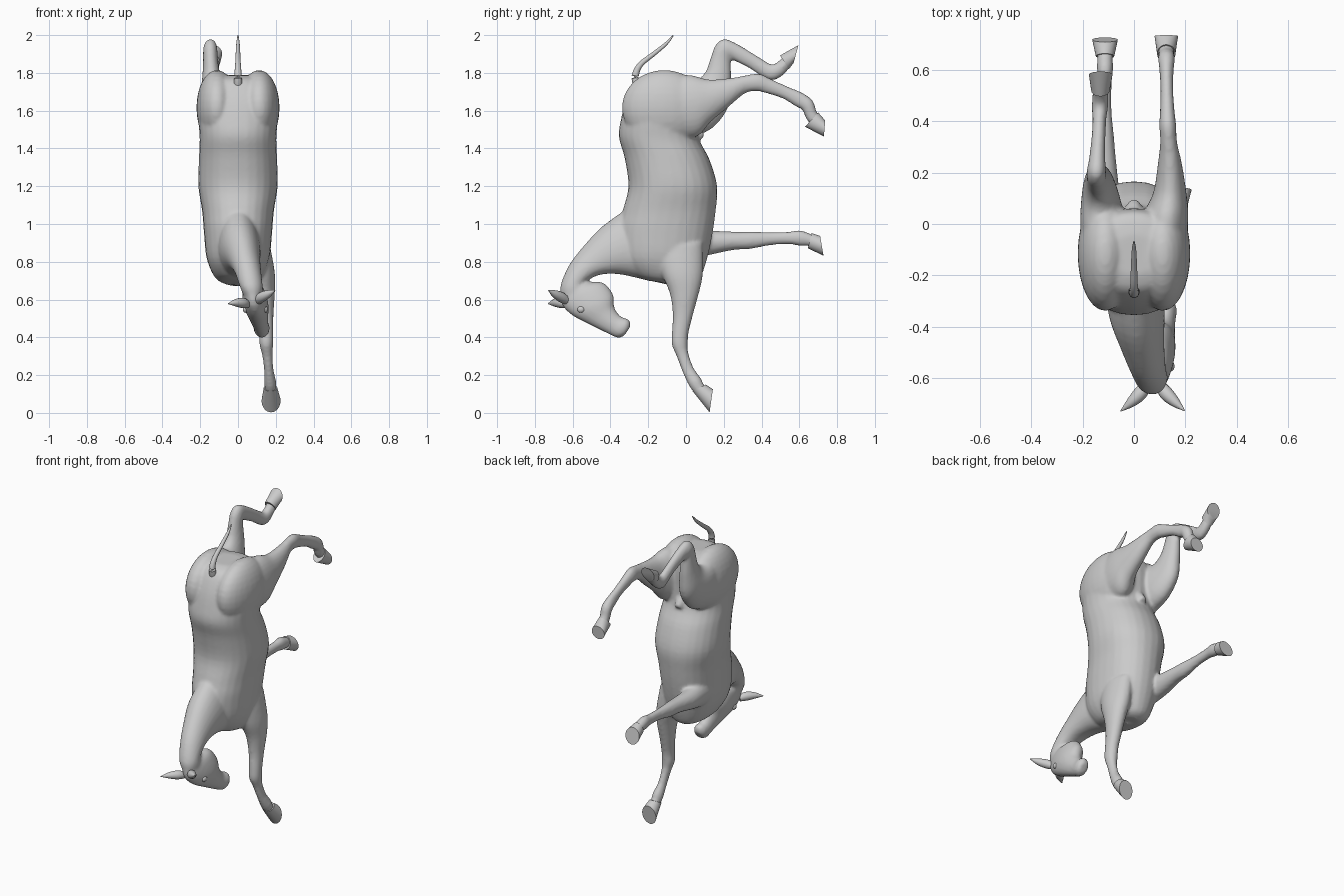
import bpy, bmesh, math
from mathutils import Vector


def mesh_from_rings(name, rings):
    bm = bmesh.new()
    loops = [[bm.verts.new(p) for p in r] for r in rings]
    n = len(loops[0])
    for a, b in zip(loops, loops[1:]):
        for i in range(n):
            bm.faces.new((a[i], a[(i + 1) % n], b[(i + 1) % n], b[i]))
    bm.faces.new(loops[0])
    bm.faces.new(loops[-1])
    bmesh.ops.recalc_face_normals(bm, faces=bm.faces)
    me = bpy.data.meshes.new(name)
    bm.to_mesh(me)
    bm.free()
    ob = bpy.data.objects.new(name, me)
    bpy.context.collection.objects.link(ob)
    return ob


def smooth_rows(rows, steps):
    # Catmull-Rom interpolation of the section rows
    out = []
    for i in range(len(rows) - 1):
        p0, p1 = rows[max(i - 1, 0)], rows[i]
        p2, p3 = rows[i + 1], rows[min(i + 2, len(rows) - 1)]
        for s in range(steps):
            t = s / steps
            out.append([0.5 * (2 * b + (c - a) * t + (2 * a - 5 * b + 4 * c - d) * t * t
                               + (3 * b - a - 3 * c + d) * t ** 3)
                        for a, b, c, d in zip(p0, p1, p2, p3)])
    return out + [list(rows[-1])]


def loft(name, rows, power=2.0, steps=4, n=28):
    # each row: one edge (y, z), the opposite edge (y, z), centre x, half width
    rings = []
    for y1, z1, y2, z2, x, w in smooth_rows(rows, steps):
        mid = Vector((x, (y1 + y2) / 2, (z1 + z2) / 2))
        u = Vector((0, (y1 - y2) / 2, (z1 - z2) / 2))
        ring = []
        for k in range(n):
            c, s = math.cos(math.tau * k / n), math.sin(math.tau * k / n)
            e = 2 / power
            ring.append(mid + u * math.copysign(abs(c) ** e, c)
                        + Vector((w * math.copysign(abs(s) ** e, s), 0, 0)))
        rings.append(ring)
    return mesh_from_rings(name, rings)


def tube(name, rows, n=14):
    # each row: x, y, z, radius
    pts = smooth_rows(rows, 5)
    rings = []
    for i, (x, y, z, r) in enumerate(pts):
        d = Vector(pts[min(i + 1, len(pts) - 1)][:3]) - Vector(pts[max(i - 1, 0)][:3])
        q = d.to_track_quat('Z', 'Y')
        rings.append([Vector((x, y, z)) + q @ Vector((r * math.cos(math.tau * k / n),
                      r * math.sin(math.tau * k / n), 0)) for k in range(n)])
    return mesh_from_rings(name, rings)


def ball(name, loc, size):
    bpy.ops.mesh.primitive_uv_sphere_add(segments=28, ring_count=16, location=loc)
    ob = bpy.context.object
    ob.name = name
    ob.scale = size
    return ob


parts = []

# trunk, rump at the top and chest at the bottom
parts.append(loft("body", [
    (-.20, 1.785, -.04, 1.79, 0, .08), (-.265, 1.755, .04, 1.765, 0, .155),
    (-.315, 1.66, .06, 1.68, 0, .205), (-.345, 1.55, .06, 1.56, 0, .21),
    (-.355, 1.46, .07, 1.45, 0, .203), (-.325, 1.35, .125, 1.34, 0, .207),
    (-.305, 1.20, .165, 1.20, 0, .21), (-.335, 1.07, .157, 1.07, 0, .19),
    (-.36, .97, .137, .93, 0, .18), (-.35, .82, .11, .81, 0, .165),
    (-.28, .73, .07, .70, 0, .12), (-.20, .70, .02, .67, 0, .06)], power=2.2))

# haunches either side of the tail groove
for s in (-1, 1):
    parts.append(ball("haunch", (s * .112, -.115, 1.615), (.108, .225, .20)))

# neck, arched and turned a little to one side
parts.append(loft("neck", [
    (-.30, 1.09, -.06, .67, 0, .12), (-.44, .99, -.24, .71, .01, .11),
    (-.545, .88, -.36, .735, .03, .088), (-.62, .78, -.46, .73, .05, .072),
    (-.665, .67, -.53, .69, .068, .062), (-.655, .60, -.50, .65, .08, .052)]))

# head
parts.append(loft("head", [
    (-.665, .64, -.53, .69, .075, .045), (-.655, .57, -.44, .69, .083, .06),
    (-.60, .515, -.385, .625, .095, .066), (-.51, .467, -.38, .56, .108, .052),
    (-.42, .423, -.345, .51, .12, .041), (-.365, .398, -.303, .495, .126, .042),
    (-.33, .405, -.293, .46, .128, .026)]))

# legs
parts.append(loft("front_leg_right", [
    (-.17, .87, .09, .90, .10, .07), (-.13, .74, .09, .74, .125, .07),
    (-.085, .63, .07, .64, .14, .055), (-.07, .52, .04, .53, .145, .043),
    (-.075, .42, .015, .43, .15, .037), (-.075, .36, .01, .375, .15, .037),
    (-.05, .30, .012, .32, .155, .028), (-.02, .22, .04, .24, .163, .025),
    (.015, .145, .078, .185, .17, .032), (.04, .11, .095, .15, .172, .03),
    (.07, .08, .12, .12, .174, .03)]))
parts.append(loft("front_leg_left", [
    (-.03, .80, -.03, 1.0, -.10, .07), (.12, .835, .12, .968, -.115, .06),
    (.25, .862, .25, .96, -.115, .045), (.34, .868, .34, .96, -.115, .037),
    (.45, .888, .45, .957, -.114, .026), (.55, .892, .55, .96, -.113, .026),
    (.61, .883, .60, .967, -.113, .032), (.65, .883, .655, .95, -.113, .03),
    (.69, .87, .69, .93, -.113, .03)]))
parts.append(loft("hind_leg_right", [
    (-.18, 1.75, -.10, 1.47, .12, .08), (.0, 1.79, .05, 1.46, .125, .087),
    (.12, 1.765, .13, 1.54, .14, .064), (.25, 1.775, .22, 1.615, .14, .047),
    (.33, 1.79, .31, 1.69, .135, .033), (.39, 1.795, .375, 1.703, .132, .033),
    (.45, 1.768, .42, 1.693, .13, .029), (.54, 1.727, .51, 1.665, .128, .025),
    (.615, 1.695, .585, 1.62, .127, .028), (.67, 1.655, .615, 1.605, .127, .033),
    (.69, 1.60, .635, 1.56, .126, .031), (.71, 1.565, .66, 1.525, .126, .031)]))
parts.append(loft("hind_leg_left", [
    (-.20, 1.70, .0, 1.45, -.12, .085), (-.08, 1.77, .13, 1.50, -.125, .085),
    (.04, 1.76, .22, 1.61, -.135, .066), (.10, 1.80, .238, 1.74, -.14, .05),
    (.13, 1.88, .238, 1.83, -.145, .04), (.155, 1.945, .235, 1.88, -.147, .038),
    (.20, 1.98, .24, 1.875, -.146, .036), (.265, 1.957, .265, 1.86, -.143, .031),
    (.36, 1.90, .335, 1.825, -.138, .027), (.42, 1.862, .40, 1.782, -.135, .027),
    (.455, 1.845, .455, 1.76, -.133, .032), (.49, 1.862, .51, 1.785, -.131, .031),
    (.53, 1.905, .56, 1.84, -.13, .031)]))

# sheath under the belly
parts.append(tube("sheath", [(0, .01, 1.53, .03), (0, .05, 1.49, .032), (0, .085, 1.455, .022)]))

# fuse the trunk, neck, head and legs into one smooth skin
bpy.ops.object.select_all(action='DESELECT')
for p in parts:
    p.select_set(True)
bpy.context.view_layer.objects.active = parts[0]
bpy.ops.object.join()
skin = bpy.context.object
skin.name = "horse_body"
rm = skin.modifiers.new("fuse", 'REMESH')
rm.mode = 'VOXEL'
rm.voxel_size = .01
rm.use_smooth_shade = True
sm = skin.modifiers.new("soften", 'SMOOTH')
sm.factor = .5
sm.iterations = 5

# hooves: coronet row then sole row
details = []
for name, rows in (
        ("hoof_front_right", [(.035, .115, .105, .15, .172, .036), (.125, .003, .142, .125, .175, .05)]),
        ("hoof_front_left", [(.645, .872, .665, .952, -.113, .036), (.728, .832, .71, .937, -.113, .05)]),
        ("hoof_hind_right", [(.70, 1.59, .63, 1.515, .126, .036), (.737, 1.548, .73, 1.463, .126, .046)]),
        ("hoof_hind_left", [(.498, 1.892, .545, 1.82, -.131, .036), (.595, 1.947, .57, 1.853, -.13, .046)])):
    details.append(loft(name, rows))

# ears
details.append(tube("ear_right", [(.10, -.625, .59, .02), (.125, -.66, .612, .027),
                                  (.16, -.695, .63, .02), (.197, -.728, .65, .002)]))
details.append(tube("ear_left", [(.05, -.625, .575, .02), (.025, -.66, .582, .027),
                                 (-.01, -.695, .583, .02), (-.052, -.73, .578, .002)]))

# eyes
for s in (-1, 1):
    details.append(ball("eye", (.092 + s * .052, -.555, .548), (.014, .02, .018)))

# tail
details.append(tube("tail", [(0, -.255, 1.73, .024), (0, -.268, 1.785, .02), (0, -.24, 1.845, .015),
                             (0, -.165, 1.905, .012), (0, -.105, 1.955, .009), (0, -.068, 1.998, .003)]))

for ob in details:
    bpy.ops.object.select_all(action='DESELECT')
    ob.select_set(True)
    bpy.context.view_layer.objects.active = ob
    bpy.ops.object.shade_smooth_by_angle(angle=math.radians(40))
